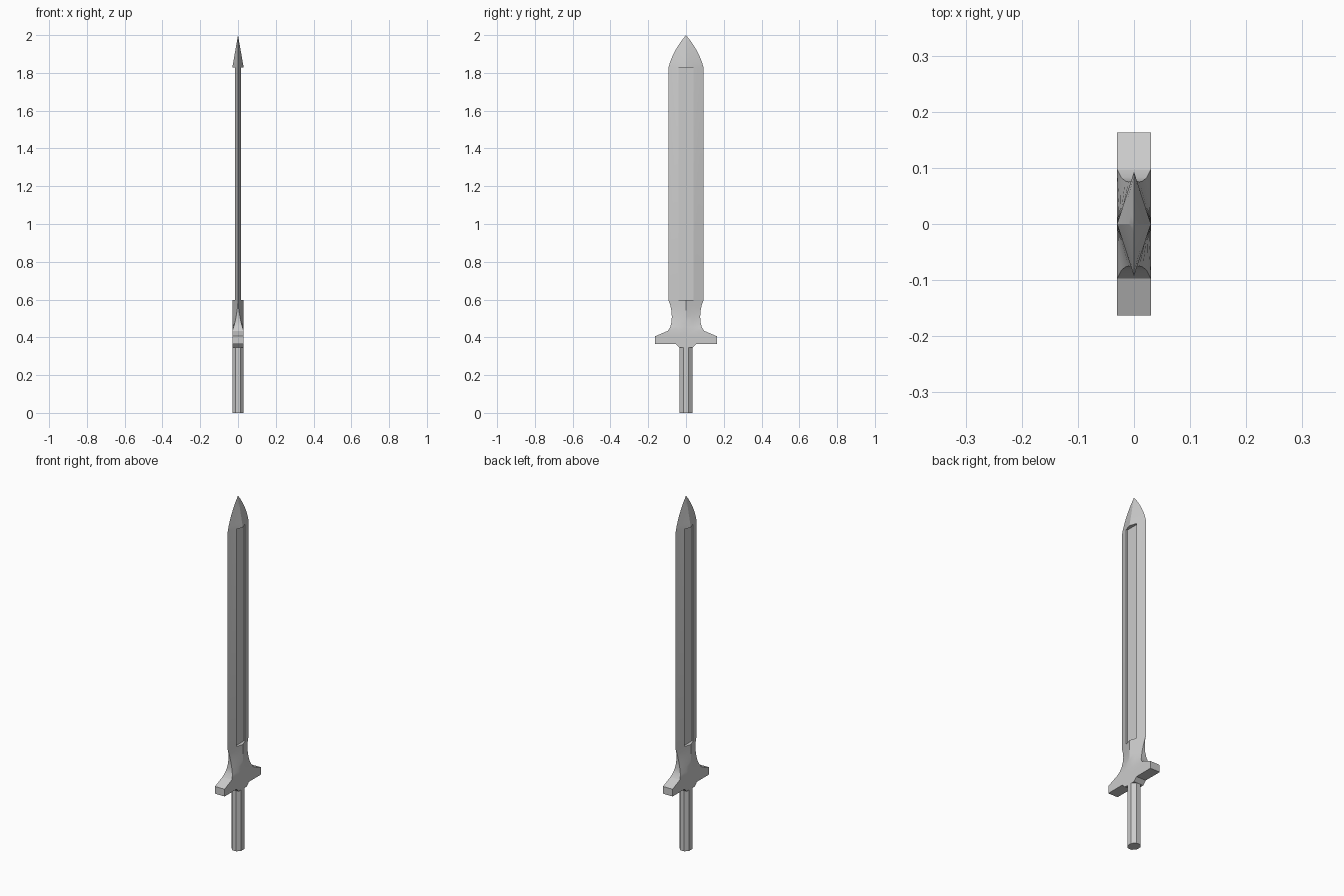
import bpy, bmesh, math

if "Cube" in bpy.data.objects:
    bpy.data.objects.remove(bpy.data.objects["Cube"])

FULLER = 0.04   # half width of the recess in the blade
FLOOR = 0.009   # half thickness inside the recess


def section(z, w, r, e, recess=False):
    """Cross-section: half width w, centre half thickness r, edge half thickness e."""
    f = min(FULLER, 0.43 * w)
    s = r + (e - r) * (f / w if w else 0)
    m, q = (FLOOR, FLOOR) if recess else (r, s)
    half = [(e, -w), (s, -f), (q, -f), (m, 0), (q, f), (s, f), (e, w)]
    return [(x, y, z) for x, y in half] + [(-x, -y, z) for x, y in half]


def make_object(name, bm):
    bmesh.ops.remove_doubles(bm, verts=bm.verts[:], dist=1e-5)
    bmesh.ops.dissolve_degenerate(bm, edges=bm.edges[:], dist=1e-5)
    bmesh.ops.recalc_face_normals(bm, faces=bm.faces[:])
    mesh = bpy.data.meshes.new(name)
    bm.to_mesh(mesh)
    bm.free()
    ob = bpy.data.objects.new(name, mesh)
    bpy.context.collection.objects.link(ob)
    bpy.ops.object.select_all(action='DESELECT')
    ob.select_set(True)
    bpy.context.view_layer.objects.active = ob
    bpy.ops.object.shade_smooth_by_angle(angle=math.radians(25))
    return ob


def loft(name, sections):
    bm = bmesh.new()
    rings = [[bm.verts.new(p) for p in s] for s in sections]
    n = len(rings[0])
    for a, b in zip(rings, rings[1:]):
        for i in range(n):
            j = (i + 1) % n
            bm.faces.new((a[i], a[j], b[j], b[i]))
    bm.faces.new(rings[0][::-1])
    return make_object(name, bm)


R = 0.03
# Guard and flared collar, with edges thinning to a cutting edge
guard = [(0.345, 0.035, R), (0.365, 0.055, R), (0.365, 0.163, R), (0.406, 0.163, R),
         (0.434, 0.097, R), (0.455, 0.083, 0.023), (0.48, 0.077, 0.016),
         (0.51, 0.075, 0.010), (0.54, 0.077, 0.005), (0.57, 0.083, 0.002)]
sections = [section(z, w, R, e) for z, w, e in guard]

# Blade with recessed fuller
W = 0.093
sections += [section(0.597, W, R, 0), section(0.597, W, R, 0, True),
             section(1.828, W, R, 0, True), section(1.828, W, R, 0)]

# Curved tip
for i in range(1, 7):
    t = i / 6
    sections.append(section(1.828 + 0.172 * t, W * (1 - 0.45 * t - 0.55 * t * t), R * (1 - t), 0))
loft("blade_and_guard", sections)

# Eight-sided grip
bm = bmesh.new()
bmesh.ops.create_cone(bm, cap_ends=True, segments=8, radius1=1, radius2=1, depth=0.36)
k = 1 / math.cos(math.pi / 8)
for v in bm.verts:
    a = math.atan2(v.co.y, v.co.x) + math.pi / 8
    a = round(a / (math.pi / 8)) * math.pi / 8
    if round(a / (math.pi / 8)) % 2 == 0:
        a += math.pi / 8
    v.co = (0.03 * k * math.cos(a), 0.034 * k * math.sin(a), v.co.z + 0.18)
make_object("grip", bm)
